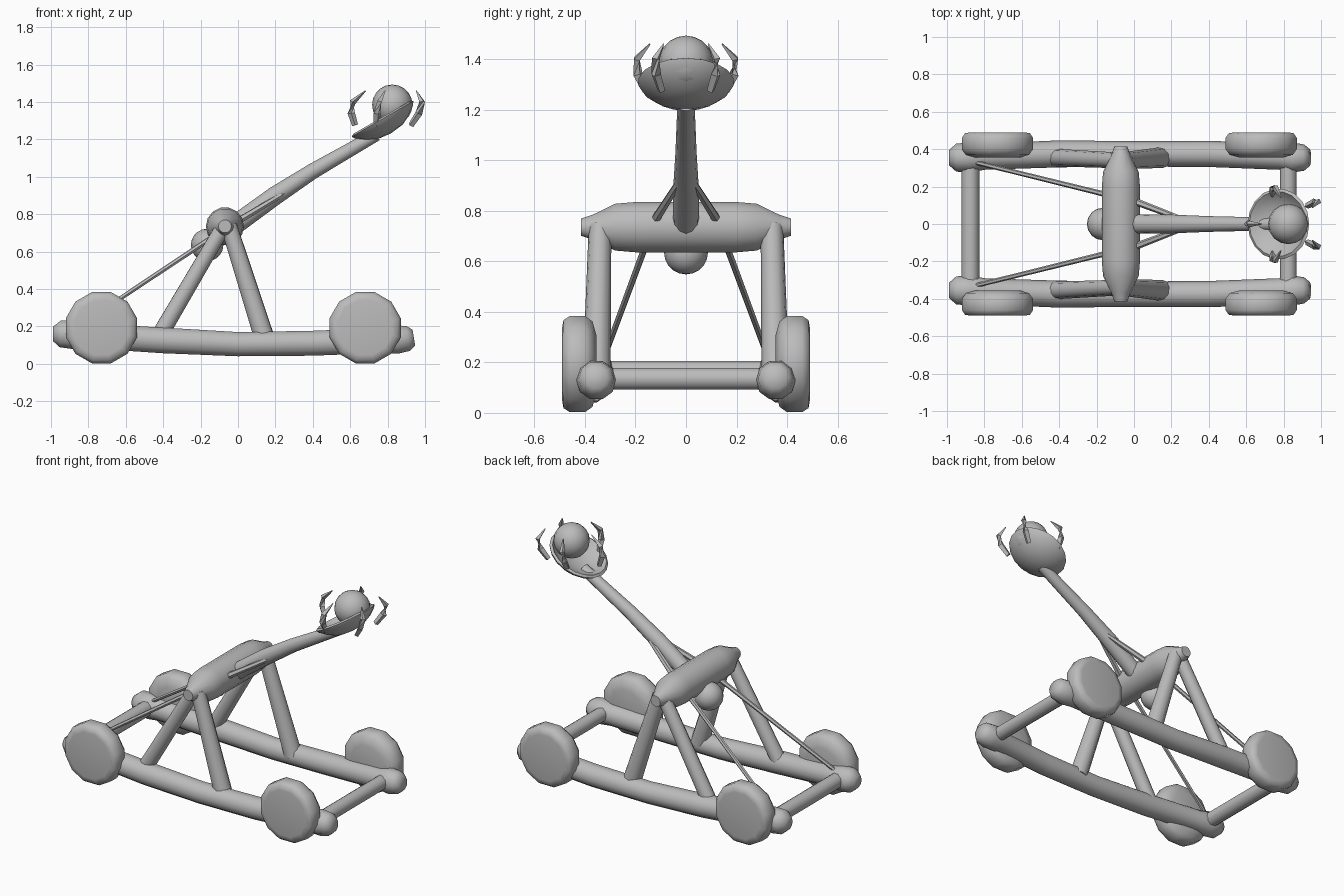
import bpy, bmesh, math
from mathutils import Vector, Matrix

cube = bpy.data.objects.get("Cube")
if cube:
    bpy.data.objects.remove(cube)

GREY = (0.5, 0.5, 0.5, 1)
mat = bpy.data.materials.new("plain grey")
mat.use_nodes = True
mat.diffuse_color = GREY
mat.node_tree.nodes["Principled BSDF"].inputs["Base Color"].default_value = GREY


def finish(name, bm, angle=40):
    bmesh.ops.recalc_face_normals(bm, faces=bm.faces)
    me = bpy.data.meshes.new(name)
    bm.to_mesh(me)
    bm.free()
    me.materials.append(mat)
    ob = bpy.data.objects.new(name, me)
    bpy.context.collection.objects.link(ob)
    bpy.ops.object.select_all(action="DESELECT")
    ob.select_set(True)
    bpy.context.view_layer.objects.active = ob
    bpy.ops.object.shade_smooth_by_angle(angle=math.radians(angle))
    return ob


def tube(name, points, radii, sides=10, turn=0.0, angle=40):
    """Sweep a regular polygon along points, with one radius per point."""
    bm = bmesh.new()
    pts = [Vector(p) for p in points]
    rings = []
    for i, (p, r) in enumerate(zip(pts, radii)):
        t = pts[min(i + 1, len(pts) - 1)] - pts[max(i - 1, 0)]
        q = t.to_track_quat("Z", "Y")
        ring = []
        for k in range(sides):
            a = 2 * math.pi * k / sides + turn
            ring.append(bm.verts.new(p + q @ Vector((r * math.cos(a), r * math.sin(a), 0))))
        rings.append(ring)
    for a, b in zip(rings, rings[1:]):
        for k in range(sides):
            j = (k + 1) % sides
            bm.faces.new((a[k], a[j], b[j], b[k]))
    bm.faces.new(rings[0])
    bm.faces.new(rings[-1])
    return finish(name, bm, angle)


def ball(name, centre, radius):
    bm = bmesh.new()
    bmesh.ops.create_uvsphere(bm, u_segments=16, v_segments=10, radius=radius,
                              matrix=Matrix.Translation(centre))
    return finish(name, bm, 60)


# Everything that is mirrored across the long axis
for s, side in ((1, "back"), (-1, "front")):
    # Sagging side rail with knobbed ends
    rail = [(-0.99, .355, .16), (-0.95, .355, .16), (-0.88, .355, .155), (-0.8, .36, .15),
            (-0.4, .375, .125), (0, .375, .105), (0.4, .375, .11), (0.78, .36, .125),
            (0.85, .355, .13), (0.91, .355, .135), (0.94, .355, .14)]
    tube(side + "_rail", [(x, s * y, z) for x, y, z in rail],
         [.04, .075, .08, .07, .072, .068, .07, .07, .08, .07, .045], angle=60)
    # Chunky wheels with rounded shoulders
    for x, end in ((-0.73, "left"), (0.68, "right")):
        tube(f"{side}_{end}_wheel",
             [(x, s * y, .193) for y in (.355, .37, .40, .46, .485, .49)],
             [.12, .175, .197, .197, .18, .15], 12, math.pi / 12, 50)
    # A-frame legs
    tube(side + "_left_leg", [(-0.42, s * .355, .15), (-0.08, s * .34, .73)], [.047, .042])
    tube(side + "_right_leg", [(0.15, s * .355, .11), (-0.05, s * .34, .74)], [.056, .045])
    # Ropes pulling on the arm
    tube(side + "_rope", [(-0.87, s * .335, .19), (-0.2, s * .17, .635),
                          (0.02, s * .115, .775), (0.27, s * .02, .925)],
         [.012, .014, .019, .014], 6)

# Cross beams joining the rails
tube("left_cross_beam", [(-0.875, -.36, .16), (-0.875, .36, .16)], [.048, .048])
tube("right_cross_beam", [(0.825, -.36, .135), (0.825, .36, .135)], [.045, .045])

# Heavy top beam with tapered ends
tube("top_beam", [(-0.07, y, .735) for y in (-.415, -.37, -.28, -.2, .2, .28, .37, .415)],
     [.035, .05, .095, .102, .102, .095, .05, .035], 14, angle=60)

# Throwing arm and counterweight
tube("throwing_arm", [(-0.19, 0, .62), (-0.02, 0, .74), (0.2, 0, .90), (0.4, 0, 1.03), (0.74, 0, 1.225)],
     [.05, .052, .05, .042, .034], 12)
ball("counterweight", (-0.165, 0, .635), .087)

# Hollow bowl, spun then tilted along the arm
bm = bmesh.new()
profile = [(0, -.085), (.08, -.075), (.14, -.045), (.18, -.012), (.19, .005), (.175, .014),
           (.155, -.005), (.12, -.03), (.06, -.05), (0, -.055)]
verts = [bm.verts.new((r, 0, z)) for r, z in profile]
edges = [bm.edges.new(pair) for pair in zip(verts, verts[1:])]
bmesh.ops.spin(bm, geom=verts + edges, cent=(0, 0, 0), axis=(0, 0, 1),
               angle=2 * math.pi, steps=18)
bmesh.ops.remove_doubles(bm, verts=bm.verts, dist=.0005)
bm.transform(Matrix.Translation((.775, 0, 1.305)) @ Matrix.Rotation(math.radians(-30), 4, "Y"))
finish("bowl", bm, 50)

# Shot ball
ball("shot", (0.825, 0, 1.385), .108)

# Five curved claws around the shot
for i in range(5):
    a = math.pi + i * 2 * math.pi / 5
    path = []
    for r, z in ((.165, 1.275), (.2, 1.34), (.205, 1.40), (.15, 1.46)):
        path.append((.81 + .22 * (z - 1.36) + r * math.cos(a), r * math.sin(a), z))
    tube(f"claw_{i + 1}", path, [.016, .02, .017, .003], 4, angle=30)
